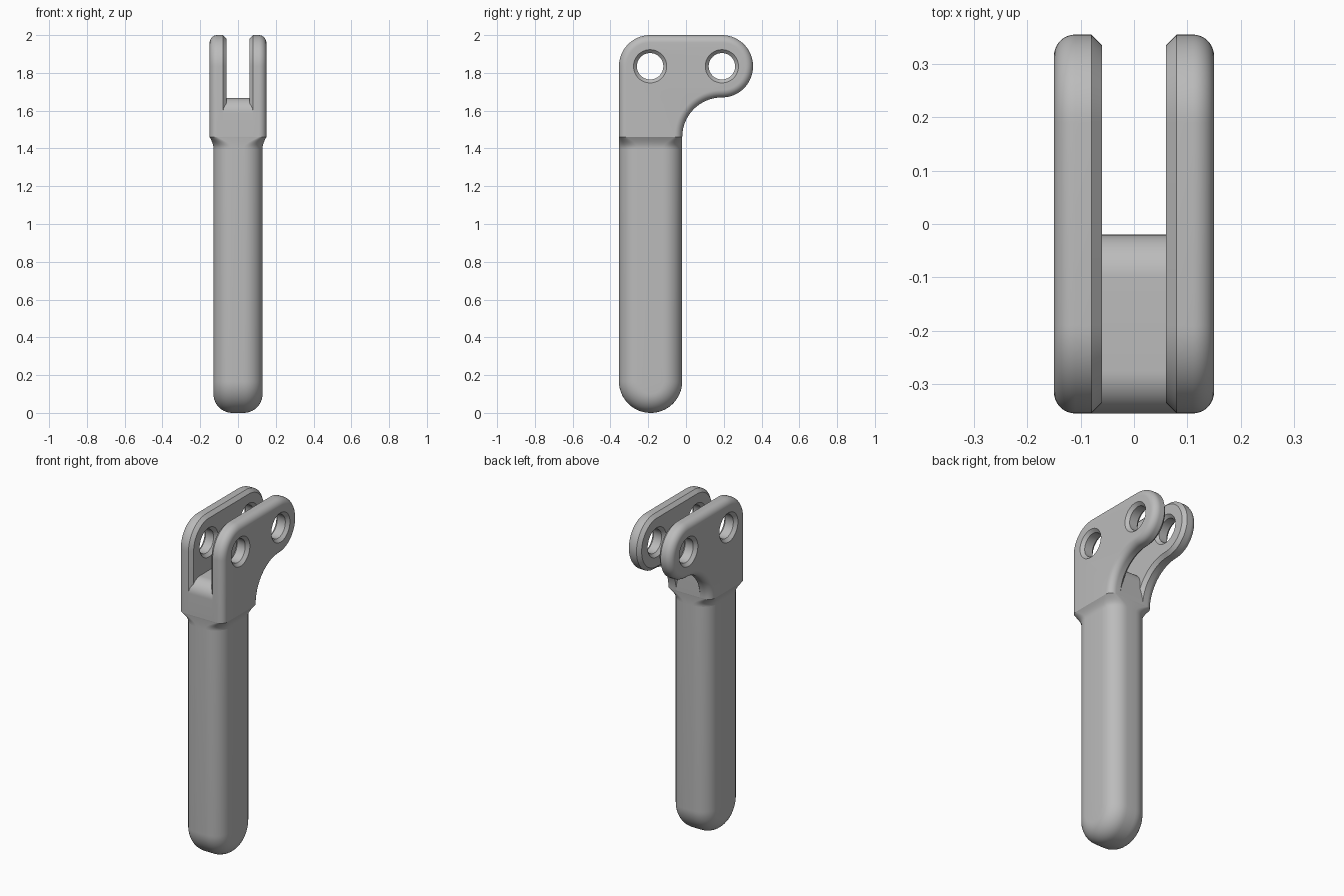
import bpy, bmesh
from math import sin, cos, pi, radians
from mathutils import Vector

if "Cube" in bpy.data.objects:
    bpy.data.objects.remove(bpy.data.objects["Cube"])

metal = bpy.data.materials.new("grey_metal")
metal.use_nodes = True
metal.diffuse_color = (0.5, 0.5, 0.5, 1)
metal.node_tree.nodes["Principled BSDF"].inputs["Base Color"].default_value = (0.5, 0.5, 0.5, 1)

BACK, FRONT = -0.02, -0.355      # depth range of the handle
MID = (BACK + FRONT) / 2
JOIN, NECK = 1.46, 1.40          # collar top and bottom
HOLES = [(-0.19, 1.835), (0.19, 1.835)]


def skin(name, loops):
    """Bridge closed loops of equal length and cap both ends."""
    bm = bmesh.new()
    rings = [[bm.verts.new(p) for p in loop] for loop in loops]
    n = len(rings[0])
    for a, b in zip(rings, rings[1:]):
        for i in range(n):
            j = (i + 1) % n
            bm.faces.new((a[i], a[j], b[j], b[i]))
    bm.faces.new(rings[0])
    bm.faces.new(rings[-1])
    bmesh.ops.recalc_face_normals(bm, faces=bm.faces)
    mesh = bpy.data.meshes.new(name)
    bm.to_mesh(mesh)
    bm.free()
    mesh.materials.append(metal)
    obj = bpy.data.objects.new(name, mesh)
    bpy.context.collection.objects.link(obj)
    return obj


def arc(cy, cz, r, start, end, steps=16):
    angles = [radians(start + (end - start) * i / steps) for i in range(steps + 1)]
    return [Vector((cy + r * cos(a), cz + r * sin(a))) for a in angles]


def inset(path, d):
    """Move a clockwise open side outline inward, keeping its end heights."""
    normals = []
    for a, b in zip(path, path[1:]):
        t = (b - a).normalized()
        normals.append(Vector((t.y, -t.x)))
    moved = []
    for i, p in enumerate(path):
        if i in (0, len(path) - 1):
            moved.append(p + Vector((d if i == 0 else -d, 0)) * end_sign(path))
        else:
            m, n = normals[i - 1], normals[i]
            moved.append(p + (m + n) * d / (1 + m.dot(n)))
    return moved


def end_sign(path):
    return 1 if path[0].x < path[-1].x else -1


def slab(name, path, levels):
    """Stack inset copies of a side outline across the width."""
    return skin(name, [[(x, p.x, p.y) for p in inset(path, d)] for x, d in levels])


def rim(x, r, steps=10):
    """Levels of a quarter-round edge ending at width x."""
    angles = [pi / 2 * i / steps for i in range(steps + 1)]
    return [(x - r + r * sin(a), r * (1 - cos(a))) for a in angles]


def smooth(obj):
    bpy.ops.object.select_all(action="DESELECT")
    obj.select_set(True)
    bpy.context.view_layer.objects.active = obj
    bpy.ops.object.shade_smooth_by_angle(angle=radians(30))


def apply_modifiers(obj):
    bpy.context.view_layer.objects.active = obj
    for mod in list(obj.modifiers):
        bpy.ops.object.modifier_apply(modifier=mod.name)


# Grip with a rounded lower end
radius = (BACK - FRONT) / 2
grip_path = [Vector((BACK, NECK))] + arc(MID, radius, radius, 0, -180, 40) + [Vector((FRONT, NECK))]
edge = rim(0.13, 0.1)
grip = slab("grip", grip_path, [(-x, d) for x, d in reversed(edge)] + edge)
smooth(grip)

# Flared collar between the grip and the fork
loops = []
for i in range(9):
    t = i / 8
    flare = 1 - cos(t * pi / 2)
    hx, r = 0.13 + 0.02 * flare, 0.1 - 0.06 * flare
    z = NECK + (JOIN - NECK) * t
    loop = []
    for k, (sx, sy) in enumerate([(1, 1), (-1, 1), (-1, -1), (1, -1)]):
        corner = arc(sx * (hx - r), MID + sy * (radius - r), r, k * 90, k * 90 + 90, 10)
        loop += [(p.x, p.y, z) for p in corner]
    loops.append(loop)
smooth(skin("collar", loops))

# Web closing the bottom of the slot
web_r, web_top = 0.08, 1.667
web_path = ([Vector((FRONT, JOIN))]
            + arc(FRONT + web_r, web_top - web_r, web_r, 180, 90)
            + arc(BACK - web_r, web_top - web_r, web_r, 90, 0)
            + [Vector((BACK, JOIN))])
smooth(slab("slot_web", web_path, [(-0.08, 0), (0.08, 0)]))

# Fork plates: chamfered inside, rounded outside, with countersunk holes
(front_y, hole_z), (back_y, _) = HOLES
plate_path = ([Vector((FRONT, JOIN))]
              + arc(front_y, hole_z, 0.165, 180, 90)
              + arc(back_y, hole_z, 0.165, 90, -90, 32)
              + arc(back_y, JOIN, 0.21, 90, 180, 24)[1:])
plates = slab("fork_plates", plate_path, [(0.06, 0.02), (0.08, 0)] + rim(0.15, 0.04))
for y, z in HOLES:
    sections = [(0.05, 0.098), (0.078, 0.07), (0.132, 0.07), (0.17, 0.108)]
    cutter = skin("hole_cutter", [[(x, p.x, p.y) for p in arc(y, z, r, 0, 360, 48)[:-1]]
                                  for x, r in sections])
    cutter.hide_render = True
    cut = plates.modifiers.new("hole", "BOOLEAN")
    cut.operation, cut.solver, cut.object = "DIFFERENCE", "EXACT", cutter
    apply_modifiers(plates)
    bpy.data.objects.remove(cutter)
plates.modifiers.new("mirror", "MIRROR")
apply_modifiers(plates)
smooth(plates)
